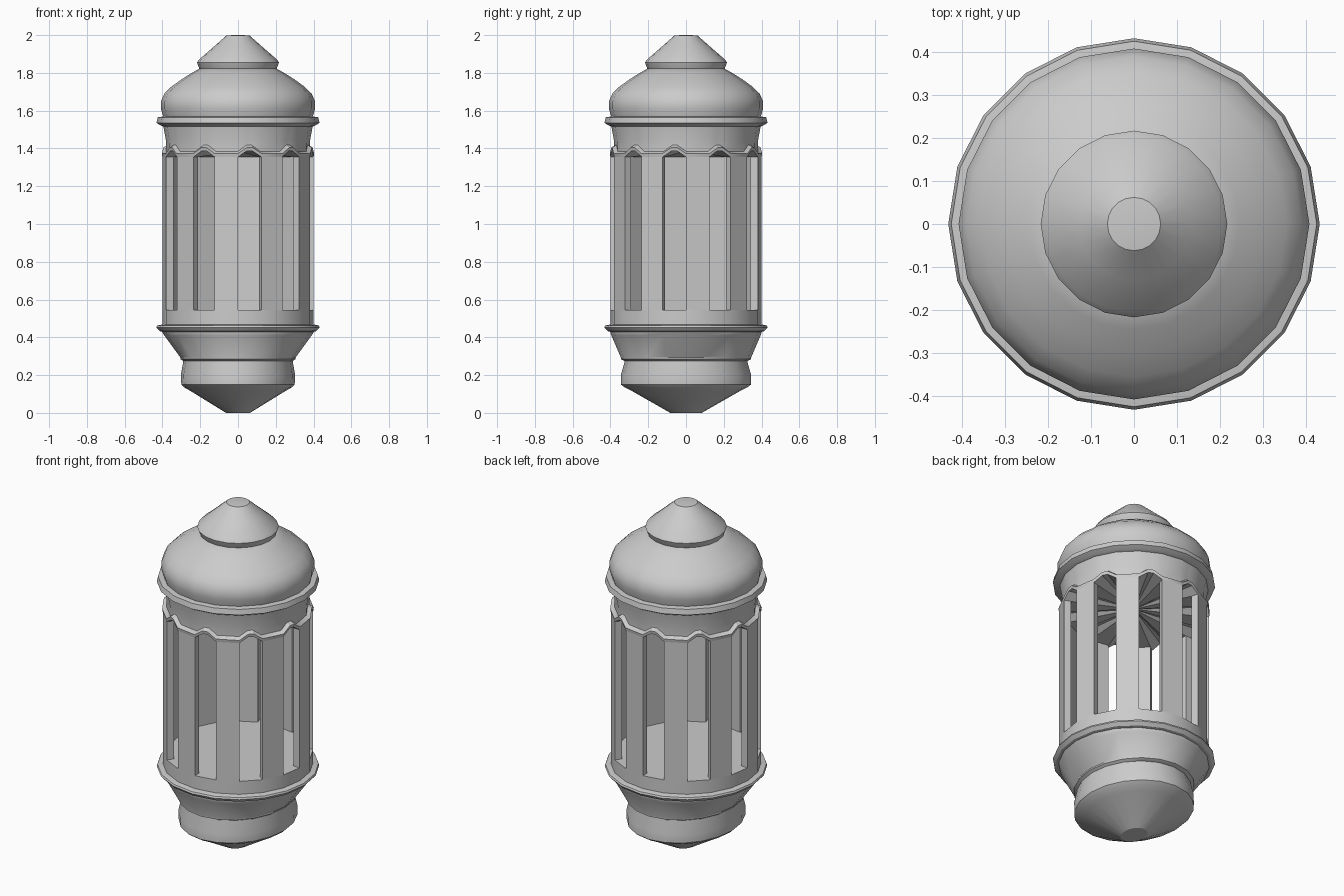
import bpy, bmesh, math
from mathutils import Vector

if "Cube" in bpy.data.objects:
    bpy.data.objects.remove(bpy.data.objects["Cube"])

N = 20  # sides of every ring


def unit(k):
    a = 2 * math.pi * k / N
    return Vector((math.cos(a), math.sin(a), 0))


def finish(name, bm):
    bmesh.ops.remove_doubles(bm, verts=bm.verts, dist=1e-5)
    bmesh.ops.recalc_face_normals(bm, faces=bm.faces)
    me = bpy.data.meshes.new(name)
    bm.to_mesh(me)
    bm.free()
    ob = bpy.data.objects.new(name, me)
    bpy.context.collection.objects.link(ob)
    bpy.ops.object.select_all(action='DESELECT')
    ob.select_set(True)
    bpy.context.view_layer.objects.active = ob
    bpy.ops.object.shade_smooth_by_angle(angle=math.radians(30))
    return ob


def skin(bm, rings):
    for a, b in zip(rings, rings[1:]):
        n = len(a)
        for i in range(n):
            j = (i + 1) % n
            bm.faces.new((a[i], a[j], b[j], b[i]))


def lathe(name, profile):
    """Closed stack of 20-sided rings; each entry is (rx, ry, z) or (r, z)."""
    bm = bmesh.new()
    rings = []
    for p in profile:
        rx, ry, z = p if len(p) == 3 else (p[0], p[0], p[1])
        rings.append([bm.verts.new((unit(k).x * rx, unit(k).y * ry, z)) for k in range(N)])
    skin(bm, rings)
    bm.faces.new(rings[0])
    bm.faces.new(rings[-1])
    return finish(name, bm)


# Oval foot with pointed underside
lathe("foot", [(0.063, 0.083, 0), (0.25, 0.285, 0.115), (0.285, 0.325, 0.135),
               (0.30, 0.345, 0.15), (0.303, 0.345, 0.20), (0.29, 0.325, 0.27),
               (0.29, 0.325, 0.28)])

# Flared lower bowl from oval to round
lathe("lower_bowl", [(0.29, 0.325, 0.275), (0.305, 0.345, 0.285), (0.305, 0.345, 0.293),
                     (0.39, 0.395, 0.41), (0.40, 0.425), (0.40, 0.44)])

# Lower and upper ring mouldings
lathe("lower_ring", [(0.395, 0.428), (0.415, 0.433), (0.432, 0.452), (0.428, 0.462), (0.395, 0.470)])
lathe("upper_ring", [(0.385, 1.512), (0.41, 1.522), (0.432, 1.535), (0.425, 1.565), (0.39, 1.570)])

# Sill wall with floor
lathe("sill_wall", [(0.40, 0.46), (0.40, 0.545)])

# Columns on every even side
bm = bmesh.new()
for k in range(0, N, 2):
    pts = [unit(k) * 0.40, unit(k + 1) * 0.40, unit(k + 1) * 0.36, unit(k) * 0.36]
    lo, hi = [[bm.verts.new((p.x, p.y, z)) for p in pts] for z in (0.545, 1.36)]
    skin(bm, [lo, hi])
finish("columns", bm)

# Frieze with a moulding that rises in a small gable over each opening
bm = bmesh.new()
stations = []
for k in range(0, N, 2):
    a, b, c = unit(k), unit(k + 1), unit(k + 2)
    stations += [(a, 0), (b, 0), (b.lerp(c, 0.38), 0.032), (b.lerp(c, 0.62), 0.032)]
rings = []
for r, dz in [(0.36, 0), (0.40, 0), (0.403, 0.018), (0.38, 0.03)]:
    rings.append([bm.verts.new((u.x * r, u.y * r, 1.355 + h + dz)) for u, h in stations])
for r, z in [(0.381, 1.44), (0.395, 1.515)]:
    rings.append([bm.verts.new((u.x * r, u.y * r, z)) for u, h in stations])
skin(bm, rings)
centre = bm.verts.new((0, 0, 1.385))  # ceiling
for i, v in enumerate(rings[0]):
    bm.faces.new((centre, v, rings[0][(i + 1) % len(rings[0])]))
finish("frieze", bm)

# Domed roof
lathe("dome", [(0.395, 1.565), (0.408, 1.61), (0.408, 1.65), (0.39, 1.69), (0.355, 1.725),
               (0.30, 1.765), (0.245, 1.80), (0.20, 1.825)])

# Conical cap
lathe("cap", [(0.20, 1.815), (0.207, 1.828), (0.217, 1.855), (0.205, 1.872), (0.13, 1.937),
              (0.062, 1.997), (0.03, 2.0)])
